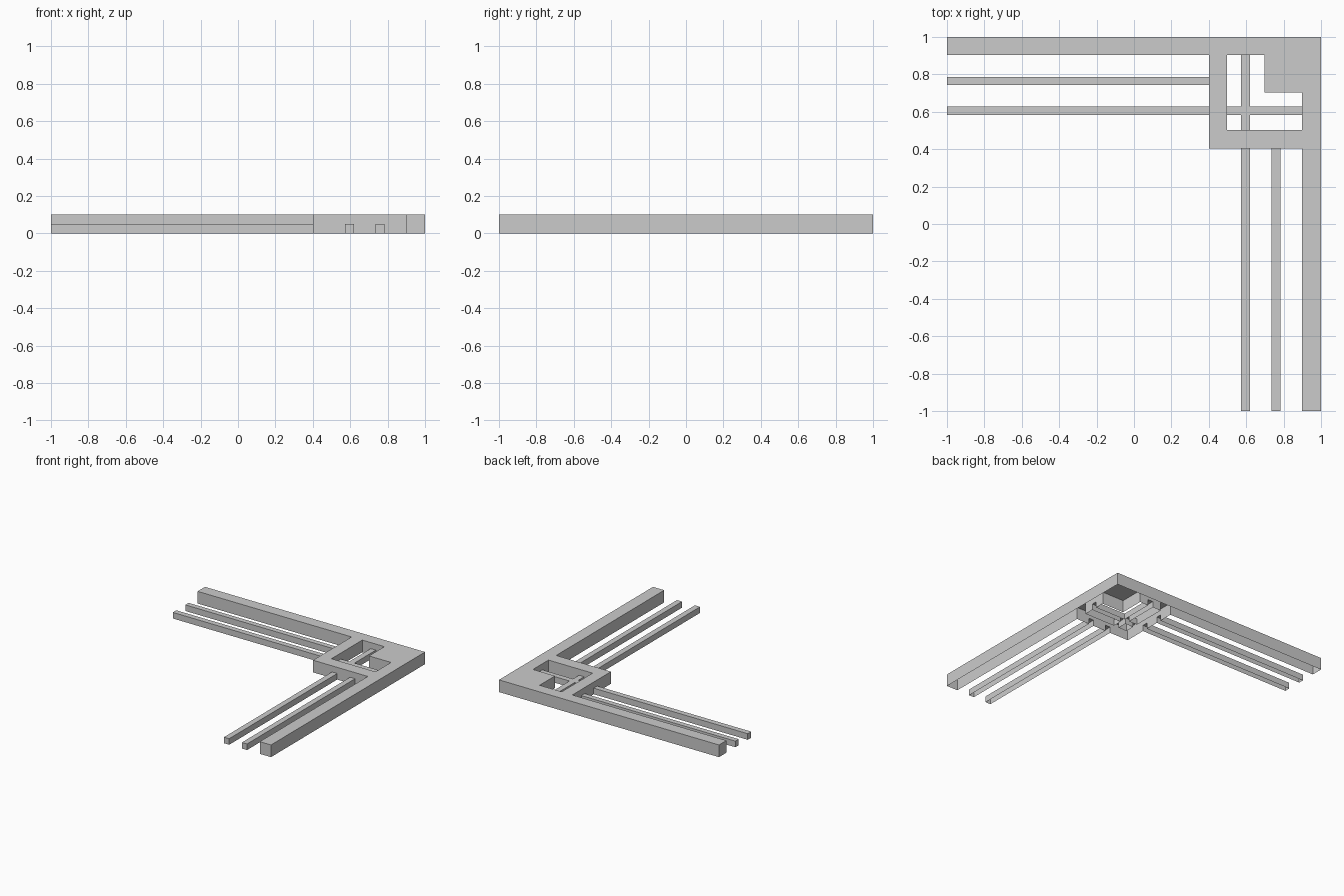
import bpy, bmesh

if "Cube" in bpy.data.objects:
    bpy.data.objects.remove(bpy.data.objects["Cube"])

# footprint rectangles (x0, x1, y0, y1)
X4, X5, X7, X9 = 0.4, 0.497, 0.698, 0.898
Y4, Y5, Y7, Y9 = 0.403, 0.503, 0.704, 0.904
FRAME = [(-1, 1, Y9, 1), (X9, 1, -1, 1),          # long outer arms
         (X4, X5, Y4, 1), (X4, 1, Y4, Y5),        # square corner frame
         (X7, 1, Y7, 1)]                          # solid corner block
RX1, RX2 = (0.573, 0.62), (0.736, 0.782)
RY1, RY2 = (0.582, 0.627), (0.744, 0.787)
RAILS = [(-1, X4, *RY1), (X5, X9, *RY1), (-1, X4, *RY2),
         (*RX1, -1, Y4), (*RX1, Y5, Y9), (*RX2, -1, Y4)]
FRAME_H, RAIL_H = 0.1, 0.05

xs = sorted({v for r in FRAME + RAILS for v in r[:2]})
ys = sorted({v for r in FRAME + RAILS for v in r[2:]})


def height(i, j):
    """Top height of a footprint cell; 0 where empty."""
    if not (0 <= i < len(xs) - 1 and 0 <= j < len(ys) - 1):
        return 0
    x, y = (xs[i] + xs[i + 1]) / 2, (ys[j] + ys[j + 1]) / 2
    for rects, h in ((FRAME, FRAME_H), (RAILS, RAIL_H)):
        if any(a < x < b and c < y < d for a, b, c, d in rects):
            return h
    return 0


def shell(name, h):
    """Open-bottomed shell: top plus walls down to each lower neighbour."""
    bm = bmesh.new()

    def face(pts):
        bm.faces.new([bm.verts.new(p) for p in pts])

    for i in range(len(xs) - 1):
        for j in range(len(ys) - 1):
            if height(i, j) != h:
                continue
            x0, x1, y0, y1 = xs[i], xs[i + 1], ys[j], ys[j + 1]
            c = [(x0, y0), (x1, y0), (x1, y1), (x0, y1)]
            face([(x, y, h) for x, y in c])
            for k, (di, dj) in enumerate(((0, -1), (1, 0), (0, 1), (-1, 0))):
                low = height(i + di, j + dj)
                if low < h:
                    a, b = c[k], c[(k + 1) % 4]
                    face([(*a, low), (*b, low), (*b, h), (*a, h)])
    bmesh.ops.remove_doubles(bm, verts=bm.verts, dist=1e-5)
    bmesh.ops.dissolve_limit(bm, angle_limit=0.01, verts=bm.verts, edges=bm.edges)
    mesh = bpy.data.meshes.new(name)
    bm.to_mesh(mesh)
    bm.free()
    bpy.context.collection.objects.link(bpy.data.objects.new(name, mesh))


# tall corner frame with arms, and the low thin rails
shell("corner_frame", FRAME_H)
shell("thin_rails", RAIL_H)
